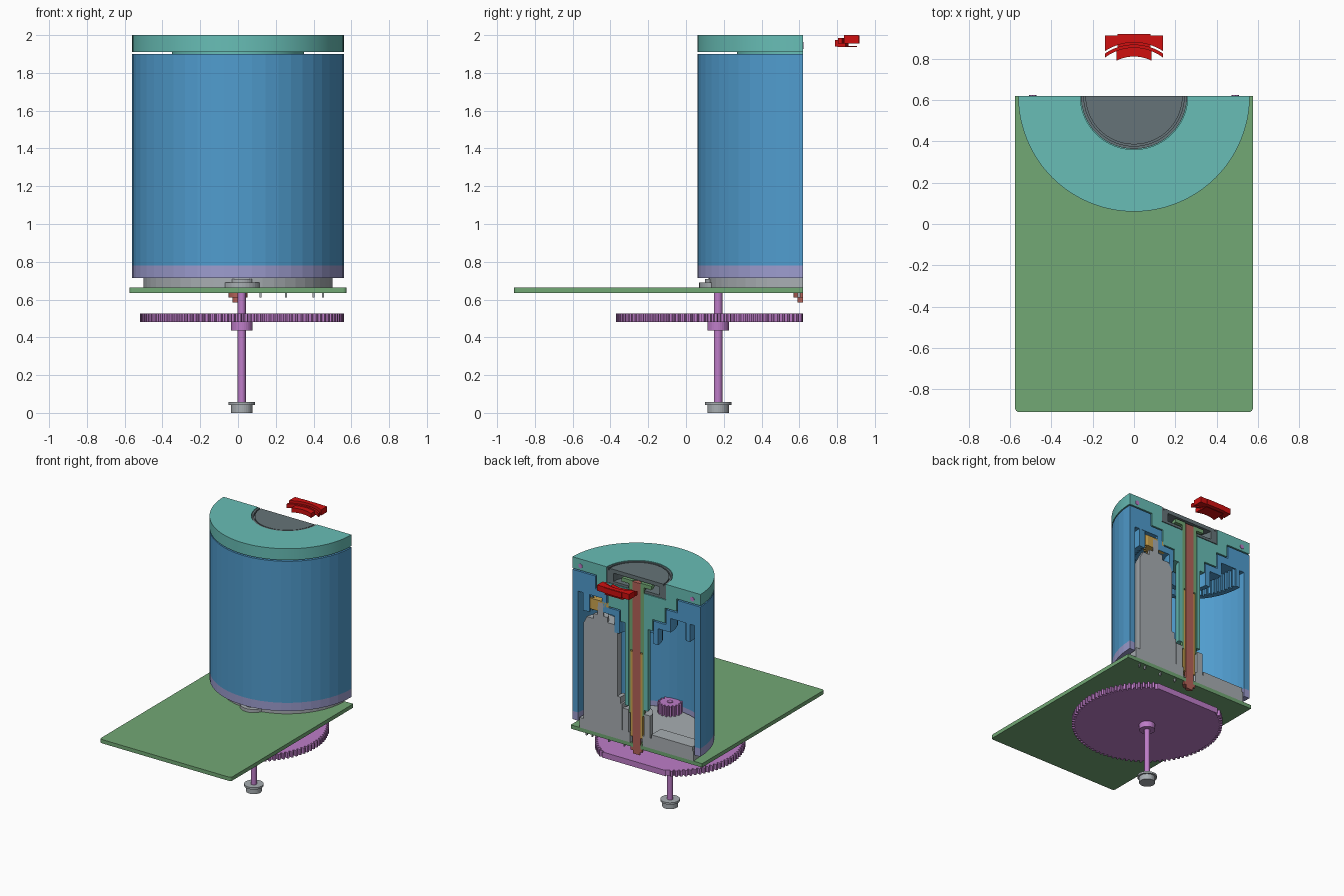
import bpy, bmesh, math

if "Cube" in bpy.data.objects:
    bpy.data.objects.remove(bpy.data.objects["Cube"])

CUT = 0.62  # y of the section plane; the housing axis is (0, CUT)


def mat(name, r, g, b):
    m = bpy.data.materials.new(name)
    lin = [(c / 255 / 12.92) if c < 10 else ((c / 255 + 0.055) / 1.055) ** 2.4 for c in (r, g, b)]
    m.diffuse_color = (*lin, 1)
    m.use_nodes = True
    m.node_tree.nodes["Principled BSDF"].inputs["Base Color"].default_value = m.diffuse_color
    return m


BLUE = mat("blue", 80, 156, 206)
TEAL = mat("teal", 104, 190, 182)
GREEN = mat("green", 114, 168, 117)
DARK = mat("dark_gray", 102, 116, 120)
LAV = mat("lavender", 156, 156, 206)
PURPLE = mat("purple", 190, 125, 200)
GRAY = mat("gray", 168, 174, 178)
RED = mat("red", 208, 16, 16)
BROWN = mat("brown", 180, 98, 88)
GOLD = mat("gold", 205, 165, 80)


def finish(bm, name, material, smooth=False):
    bmesh.ops.remove_doubles(bm, verts=bm.verts, dist=1e-5)
    bmesh.ops.recalc_face_normals(bm, faces=bm.faces)
    me = bpy.data.meshes.new(name)
    bm.to_mesh(me)
    bm.free()
    me.materials.append(material)
    ob = bpy.data.objects.new(name, me)
    bpy.context.collection.objects.link(ob)
    if smooth:
        bpy.context.view_layer.objects.active = ob
        ob.select_set(True)
        bpy.ops.object.shade_smooth_by_angle(angle=math.radians(20))
        ob.select_set(False)
    return ob


def half_turn(name, profile, material, cx=0, cy=CUT, seg=24, smooth=False):
    """Revolve a closed (r, z) profile through the front half turn and cap the section."""
    bm = bmesh.new()
    rings = []
    for i in range(seg + 1):
        a = math.pi + math.pi * i / seg
        rings.append([bm.verts.new((cx + r * math.cos(a), cy + r * math.sin(a), z)) for r, z in profile])
    n = len(profile)
    for a, b in zip(rings, rings[1:]):
        for j in range(n):
            k = (j + 1) % n
            if profile[j][0] > 0 or profile[k][0] > 0:
                bm.faces.new((a[j], a[k], b[k], b[j]))
    bm.faces.new(rings[0])
    bm.faces.new(rings[-1][::-1])
    bmesh.ops.dissolve_degenerate(bm, dist=1e-6, edges=bm.edges)
    return finish(bm, name, material, smooth)


def half_rod(name, r, z0, z1, material, cx=0, r_in=0, **kw):
    return half_turn(name, [(r_in, z0), (r, z0), (r, z1), (r_in, z1)], material, cx, **kw)


def extrude(name, pts, z0, z1, material):
    bm = bmesh.new()
    f = bm.faces.new([bm.verts.new((x, y, z0)) for x, y in pts])
    res = bmesh.ops.extrude_face_region(bm, geom=[f])
    for v in res["geom"]:
        if isinstance(v, bmesh.types.BMVert):
            v.co.z = z1
    return finish(bm, name, material)


def arc(cx, cy, r, a0, a1, n):
    return [(cx + r * math.cos(math.radians(a0 + (a1 - a0) * i / n)),
             cy + r * math.sin(math.radians(a0 + (a1 - a0) * i / n))) for i in range(n + 1)]


def teeth(cx, cy, r_out, r_in, n, a0=0, a1=360):
    pts = []
    for i in range(n):
        for f, r in ((0, r_in), (0.3, r_in), (0.45, r_out), (0.85, r_out)):
            a = math.radians(a0 + (a1 - a0) * (i + f) / n)
            pts.append((cx + r * math.cos(a), cy + r * math.sin(a)))
    return pts


def disc(name, cx, cy, r, z0, z1, material, seg=32):
    return extrude(name, arc(cx, cy, r, 0, 360 * (seg - 1) / seg, seg - 1), z0, z1, material)


def box(name, x0, x1, y0, y1, z0, z1, material):
    return extrude(name, [(x0, y0), (x1, y0), (x1, y1), (x0, y1)], z0, z1, material)


# mounting plate with small front corner radii
extrude("mounting_plate",
        arc(-0.555, -0.89, 0.02, 180, 270, 4) + arc(0.555, -0.89, 0.02, 270, 360, 4)
        + [(0.575, CUT), (-0.575, CUT)], 0.635, 0.665, GREEN)

# lid: rim, stepped boss and long sleeve
half_turn("lid", [(0.26, 2.0), (0.56, 2.0), (0.56, 1.91), (0.35, 1.91), (0.35, 1.81), (0.25, 1.81),
                  (0.25, 1.69), (0.14, 1.69), (0.14, 1.6), (0.1, 1.6), (0.1, 0.95), (0.068, 0.95),
                  (0.068, 1.875), (0.26, 1.875)], TEAL, seg=48, smooth=True)

# housing shell with stepped roof
half_turn("housing", [(0.56, 0.78), (0.56, 1.9), (0.36, 1.9), (0.36, 1.80), (0.26, 1.80), (0.26, 1.68),
                      (0.15, 1.68), (0.15, 1.5), (0.19, 1.5), (0.19, 1.63), (0.3, 1.63), (0.3, 1.74),
                      (0.51, 1.74), (0.51, 0.78)], BLUE)
extrude("ring_gear", arc(0, CUT, 0.47, 360, 180, 24) + teeth(0, CUT, 0.415, 0.435, 40, 180, 360),
        1.6, 1.745, BLUE)
half_turn("lower_ring", [(0.51, 0.715), (0.56, 0.715), (0.56, 0.78), (0.51, 0.78)], LAV)

# top insert with hollow section and rim groove
half_turn("cap_insert", [(0, 1.965), (0, 1.995), (0.235, 1.995), (0.235, 1.98), (0.243, 1.98),
                         (0.243, 1.997), (0.257, 1.997), (0.257, 1.88), (0.07, 1.88), (0.07, 1.9),
                         (0.2, 1.9), (0.2, 1.965)], DARK, seg=32, smooth=True)

# seal ring section inside the lid
half_turn("seal_ring", [(0.49 + 0.018 * math.cos(t * math.pi / 4), 1.945 + 0.018 * math.sin(t * math.pi / 4))
                        for t in range(8)], PURPLE, cy=CUT + 0.003)

# central axle, flanged tube and bushing
half_rod("axle", 0.035, 0.635, 1.945, BROWN)
half_turn("axle_foot", [(0, 0.585), (0.03, 0.585), (0.03, 0.61), (0.05, 0.61), (0.05, 0.636), (0, 0.636)],
          BROWN, seg=12)
half_turn("flanged_tube", [(0.036, 1.4), (0.036, 1.95), (0.13, 1.95), (0.13, 1.92), (0.066, 1.92),
                           (0.066, 0.9), (0.054, 0.9), (0.054, 1.4)], GREEN, smooth=True)
half_rod("inner_bushing", 0.053, 0.72, 1.39, GOLD, r_in=0.036)
half_rod("axle_collar", 0.12, 0.665, 0.92, GRAY, r_in=0.068)

# base tray
half_rod("base_tray", 0.5, 0.665, 0.745, GRAY, r_in=0.055)
box("base_block", -0.49, -0.13, 0.5, CUT, 0.74, 0.775, GRAY)

# drive motor with pinion
MX = 0.315
half_turn("motor", [(0, 0.68), (0.15, 0.68), (0.15, 1.5), (0.12, 1.56), (0.06, 1.56), (0.06, 1.6),
                    (0.025, 1.6), (0.025, 1.7), (0, 1.7)], GRAY, MX)
extrude("motor_pinion", teeth(MX, CUT, 0.095, 0.075, 9, 180, 360) + [(MX + 0.075, CUT)], 1.63, 1.715, GOLD)
box("motor_clip", 0.125, 0.17, 0.52, CUT, 0.74, 0.95, GRAY)
box("motor_clip_tip", 0.14, 0.17, 0.55, CUT, 0.95, 1.0, GRAY)
for px in (0.12, 0.255, 0.4, 0.45):
    box("solder_pin", px - 0.005, px + 0.005, 0.59, 0.605, 0.61, 0.64, GRAY)

# side shaft with large gear, hub, pinion and foot
SX, SY = 0.02, 0.17
big = [p for p in teeth(SX, SY, 0.54, 0.518, 96, 90, 450) if p[1] < CUT]
right = max((p for p in big if p[1] > 0.55), key=lambda p: p[0])
dx = math.sqrt(0.53 ** 2 - (CUT - SY) ** 2)
big = [(SX - dx, CUT)] + big + [(SX + dx, CUT)]
extrude("large_gear", big, 0.48, 0.525, PURPLE)
disc("gear_hub", SX, SY, 0.057, 0.435, 0.481, PURPLE)
disc("side_shaft", SX, SY, 0.022, 0.04, 0.83, PURPLE, 20)
extrude("small_pinion", teeth(SX, SY, 0.09, 0.07, 16), 0.745, 0.825, PURPLE)
disc("shaft_bearing_flange", SX, SY, 0.1, 0.665, 0.69, GRAY)
disc("shaft_bearing", SX, SY, 0.07, 0.69, 0.71, GRAY)
disc("foot_bearing", SX, SY, 0.057, 0.0, 0.045, GRAY)
disc("foot_flange", SX, SY, 0.07, 0.042, 0.057, GRAY)


# loose latch piece behind the housing
def sector(r, half):
    a = math.degrees(math.asin(half / r))
    return arc(0, CUT, r, 90 - a, 90 + a, 12)


extrude("latch_block", sector(0.258, 0.14) + [(-0.14, 0.912), (0.14, 0.912)], 1.955, 2.0, RED)
box("latch_back", -0.08, 0.08, 0.905, 0.918, 1.955, 1.998, RED)
extrude("latch_lip", sector(0.232, 0.14) + sector(0.248, 0.14)[::-1], 1.955, 1.985, RED)
extrude("latch_tab", sector(0.19, 0.085) + sector(0.24, 0.085)[::-1], 1.94, 1.975, RED)
extrude("latch_sheet", sector(0.2, 0.08) + [(-0.08, 0.905), (0.08, 0.905)], 1.938, 1.942, RED)
